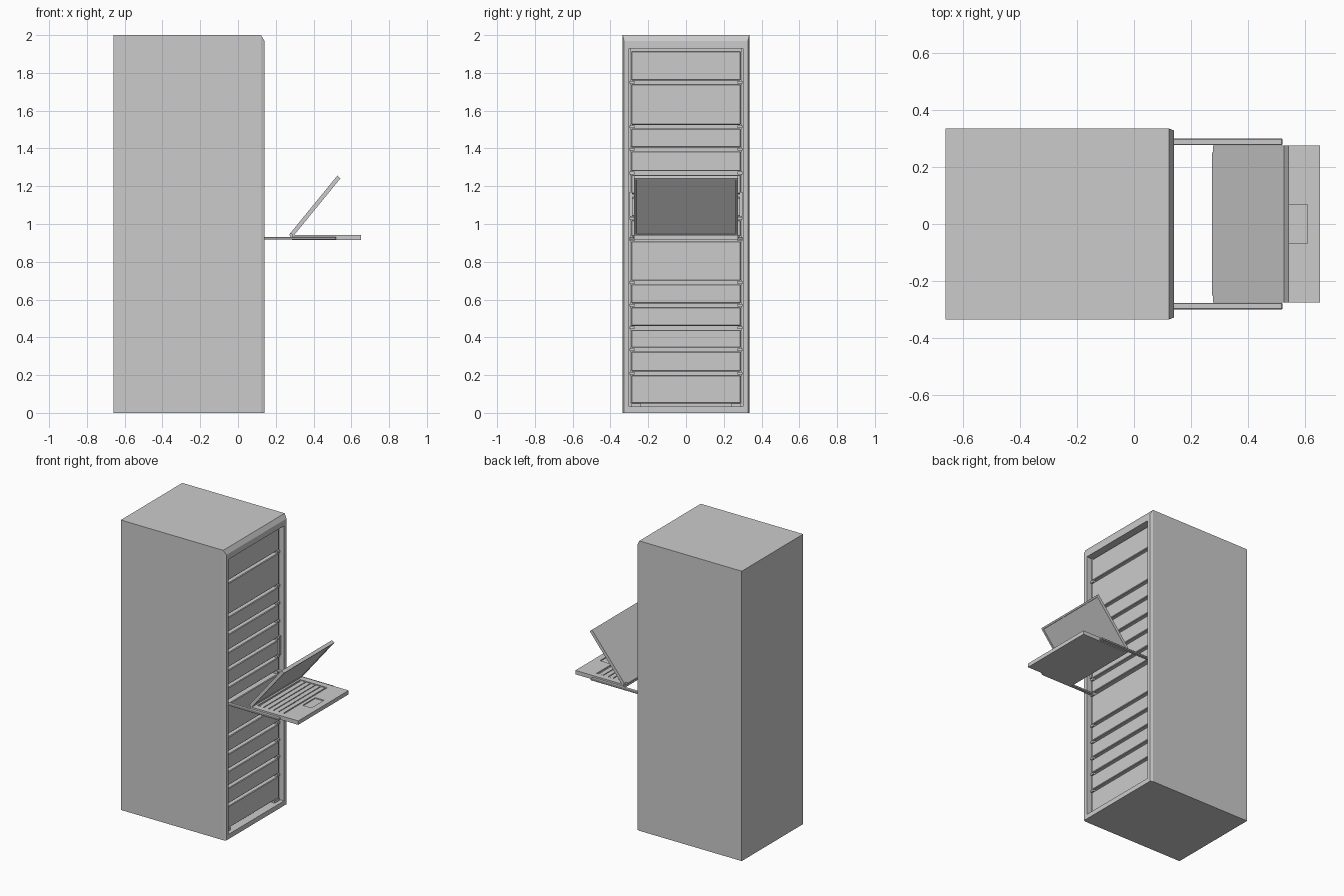
import bpy, bmesh, math
from mathutils import Matrix, Vector

if "Cube" in bpy.data.objects:
    bpy.data.objects.remove(bpy.data.objects["Cube"])

grey = bpy.data.materials.new("cabinet grey")
grey.diffuse_color = (0.6, 0.6, 0.6, 1)
grey.use_nodes = True
grey.node_tree.nodes["Principled BSDF"].inputs["Base Color"].default_value = grey.diffuse_color


def finish(name, bm):
    bmesh.ops.recalc_face_normals(bm, faces=bm.faces)
    mesh = bpy.data.meshes.new(name)
    bm.to_mesh(mesh)
    bm.free()
    obj = bpy.data.objects.new(name, mesh)
    bpy.context.collection.objects.link(obj)
    mesh.materials.append(grey)
    return obj


def add_box(bm, x, y, z):
    """Box from (min, max) ranges; returns its faces."""
    size = Vector((x[1] - x[0], y[1] - y[0], z[1] - z[0]))
    mid = Vector((sum(x), sum(y), sum(z))) / 2
    geo = bmesh.ops.create_cube(
        bm, size=1, matrix=Matrix.Translation(mid) @ Matrix.Diagonal((*size, 1)))
    return list({f for v in geo["verts"] for f in v.link_faces})


def box(name, x, y, z, bevel=0.0):
    bm = bmesh.new()
    add_box(bm, x, y, z)
    obj = finish(name, bm)
    if bevel:
        mod = obj.modifiers.new("edge", 'BEVEL')
        mod.width, mod.segments = bevel, 1
    return obj


# Cabinet shell: rectangles lofted from the back, over the bevel, into the opening
sections = [(-0.66, 0.335, 0.0, 2.0), (0.122, 0.335, 0.0, 2.0),
            (0.14, 0.328, 0.0, 1.97), (0.14, 0.302, 0.033, 1.93),
            (0.06, 0.302, 0.033, 1.93)]
bm = bmesh.new()
rings = [[bm.verts.new(p) for p in ((x, -w, lo), (x, w, lo), (x, w, hi), (x, -w, hi))]
         for x, w, lo, hi in sections]
for a, b in zip(rings, rings[1:]):
    for i in range(4):
        j = (i + 1) % 4
        bm.faces.new((a[i], a[j], b[j], b[i]))
bm.faces.new(rings[0])
bm.faces.new(rings[-1])
finish("cabinet_shell", bm)

# Equipment units stacked in the opening
units = [(0.05, 0.20), (0.22, 0.325), (0.345, 0.44), (0.46, 0.56), (0.58, 0.68),
         (0.70, 0.908), (0.935, 1.02), (1.04, 1.14), (1.16, 1.26), (1.28, 1.385),
         (1.405, 1.505), (1.525, 1.74), (1.76, 1.915)]
for n, (lo, hi) in enumerate(units):
    box(f"equipment_unit_{n + 1}", (0.055, 0.108), (-0.29, 0.29), (lo, hi), 0.004)

# Mounting posts, shelf clips between the units, and feet
for side, s in (("left", -1), ("right", 1)):
    def span(a, b):
        return tuple(sorted((s * a, s * b)))
    box(f"mounting_post_{side}", (0.055, 0.10), span(0.291, 0.303), (0.033, 1.93))
    bm = bmesh.new()
    for (_, hi), (lo, _) in zip(units, units[1:]):
        add_box(bm, (0.055, 0.112), span(0.272, 0.298), (hi + 0.003, lo - 0.003))
    finish(f"shelf_clips_{side}", bm)
    box(f"unit_foot_{side}", (0.055, 0.112), span(0.24, 0.29), (0.033, 0.05))
    # Slide rails carrying the console
    box(f"slide_rail_{side}", (0.06, 0.52), span(0.276, 0.30), (0.918, 0.932), 0.003)
    box(f"slide_bracket_{side}", (0.06, 0.118), span(0.282, 0.298), (1.04, 1.17))

# Keyboard tray with sunken keyboard and touchpad
xs, ys = (0.285, 0.31, 0.52, 0.54, 0.61, 0.652), (-0.275, -0.235, -0.07, 0.07, 0.235, 0.275)
top, floor = 0.942, 0.915
bm = bmesh.new()
grid = [[bm.verts.new((x, y, top)) for y in ys] for x in xs]
cells = {(i, j): bm.faces.new((grid[i][j], grid[i + 1][j], grid[i + 1][j + 1], grid[i][j + 1]))
         for i in range(5) for j in range(5)}
outline = [e for e in bm.edges if e.is_boundary]
skirt = bmesh.ops.extrude_edge_only(bm, edges=outline)["geom"]
for v in (g for g in skirt if isinstance(g, bmesh.types.BMVert)):
    v.co.z = floor
bmesh.ops.contextual_create(bm, geom=[g for g in skirt if isinstance(g, bmesh.types.BMEdge)
                                      and g.is_boundary])
for wells, depth in (([cells[1, j] for j in (1, 2, 3)], 0.008), ([cells[3, 2]], 0.006)):
    bmesh.ops.inset_region(bm, faces=wells, thickness=0.002, depth=0)
    bmesh.ops.inset_region(bm, faces=wells, thickness=0.001, depth=-depth)
finish("keyboard_tray", bm)

# Rows of keys
bm = bmesh.new()
for row in range(5):
    x = 0.322 + row * 0.038
    add_box(bm, (x, x + 0.032), (-0.228, 0.228), (0.93, 0.939))
finish("keyboard_rows", bm)

# Tilted screen with an inset display, hinged at the back of the tray
bm = bmesh.new()
faces = add_box(bm, (-0.011, 0.011), (-0.275, 0.275), (0.0, 0.392))
bm.normal_update()
display = [f for f in faces if f.normal.x > 0.9]
bmesh.ops.inset_region(bm, faces=display, thickness=0.016, depth=0)
bmesh.ops.inset_region(bm, faces=display, thickness=0.002, depth=-0.004)
screen = finish("screen", bm)
screen.location = (0.286, 0, 0.945)
screen.rotation_euler.y = math.atan2(0.245, 0.30)

bm = bmesh.new()
bmesh.ops.create_cone(bm, cap_ends=True, segments=16, radius1=0.013, radius2=0.013, depth=0.5,
                      matrix=Matrix.Translation((0.286, 0, 0.943)) @ Matrix.Rotation(math.pi / 2, 4, 'X'))
hinge = finish("screen_hinge", bm)
for p in hinge.data.polygons:
    p.use_smooth = len(p.vertices) == 4
